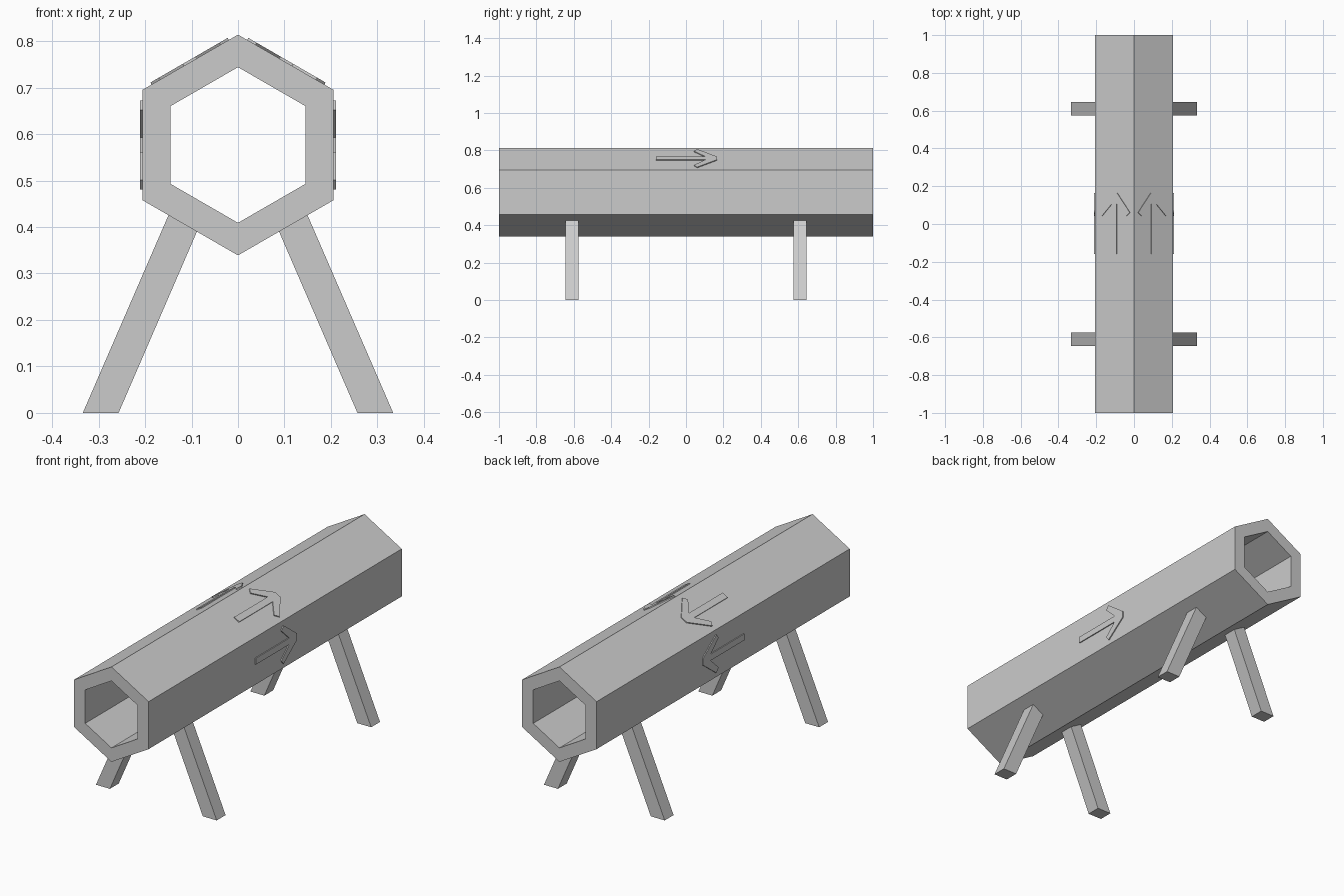
import bpy
import math
from mathutils import Vector

cube = bpy.data.objects.get("Cube")
if cube:
    bpy.data.objects.remove(cube, do_unlink=True)

grey = bpy.data.materials.new("plain grey")
grey.use_nodes = True
colour = (0.6, 0.6, 0.6, 1)
grey.diffuse_color = colour
grey.node_tree.nodes["Principled BSDF"].inputs["Base Color"].default_value = colour

CENTRE_Z = 0.5765
OUTER, INNER = 0.2375, 0.1675
APOTHEM = OUTER * math.cos(math.pi / 6)


def add_object(name, verts, faces):
    mesh = bpy.data.meshes.new(name)
    mesh.from_pydata(verts, [], faces)
    mesh.materials.append(grey)
    obj = bpy.data.objects.new(name, mesh)
    bpy.context.collection.objects.link(obj)
    return obj


def prism(name, bottom, top):
    """Solid between two matching outlines, counter-clockwise seen from the top."""
    n = len(bottom)
    faces = [tuple(reversed(range(n))), tuple(range(n, 2 * n))]
    faces += [(i, (i + 1) % n, (i + 1) % n + n, i + n) for i in range(n)]
    return add_object(name, bottom + top, faces)


# Hexagonal tube with a hexagonal bore
def hex_ring(radius, y):
    angles = [math.radians(30 + 60 * i) for i in range(6)]
    return [(radius * math.cos(a), y, CENTRE_Z + radius * math.sin(a)) for a in angles]


rings = [hex_ring(OUTER, -1), hex_ring(OUTER, 1), hex_ring(INNER, 1), hex_ring(INNER, -1)]
tube_verts = [v for ring in rings for v in ring]
tube_faces = []
for r in range(4):
    a, b = 6 * r, 6 * ((r + 1) % 4)
    for i in range(6):
        j = (i + 1) % 6
        tube_faces.append((a + i, b + i, b + j, a + j))
add_object("hexagonal_tube", tube_verts, tube_faces)

# Four splayed legs, cut level at the floor and embedded in the tube wall
for side, side_name in ((1, "left"), (-1, "right")):
    for y, end_name in ((-0.61, "front"), (0.61, "back")):
        corners = []
        for outer, inner in (((0.334, 0), (0.257, 0)), ((0.139, 0.45), (0.078, 0.414))):
            loop = [(side * x, y + dy, z)
                    for (x, z), dy in ((inner, -0.035), (outer, -0.035),
                                       (outer, 0.035), (inner, 0.035))]
            corners.append(loop if side > 0 else loop[::-1])
        prism(f"{end_name}_{side_name}_leg", *corners)

# Raised arrows on the side and upper faces, all pointing to the back
half = [(0.016, -0.16), (0.016, 0.105), (0.075, 0.042), (0.096, 0.06), (0.017, 0.165)]
outline = half + [(-u, y) for u, y in reversed(half)]
for angle, name in ((0, "left_side"), (60, "left_upper"),
                    (120, "right_upper"), (180, "right_side")):
    a = math.radians(angle)
    normal = Vector((math.cos(a), 0, math.sin(a)))
    across = Vector((0, 1, 0)).cross(normal)
    centre = Vector((0, 0, CENTRE_Z))
    layers = [[tuple(centre + normal * (APOTHEM + h) + across * u + Vector((0, y, 0)))
               for u, y in outline] for h in (-0.004, 0.005)]
    prism(f"{name}_arrow", *layers)
